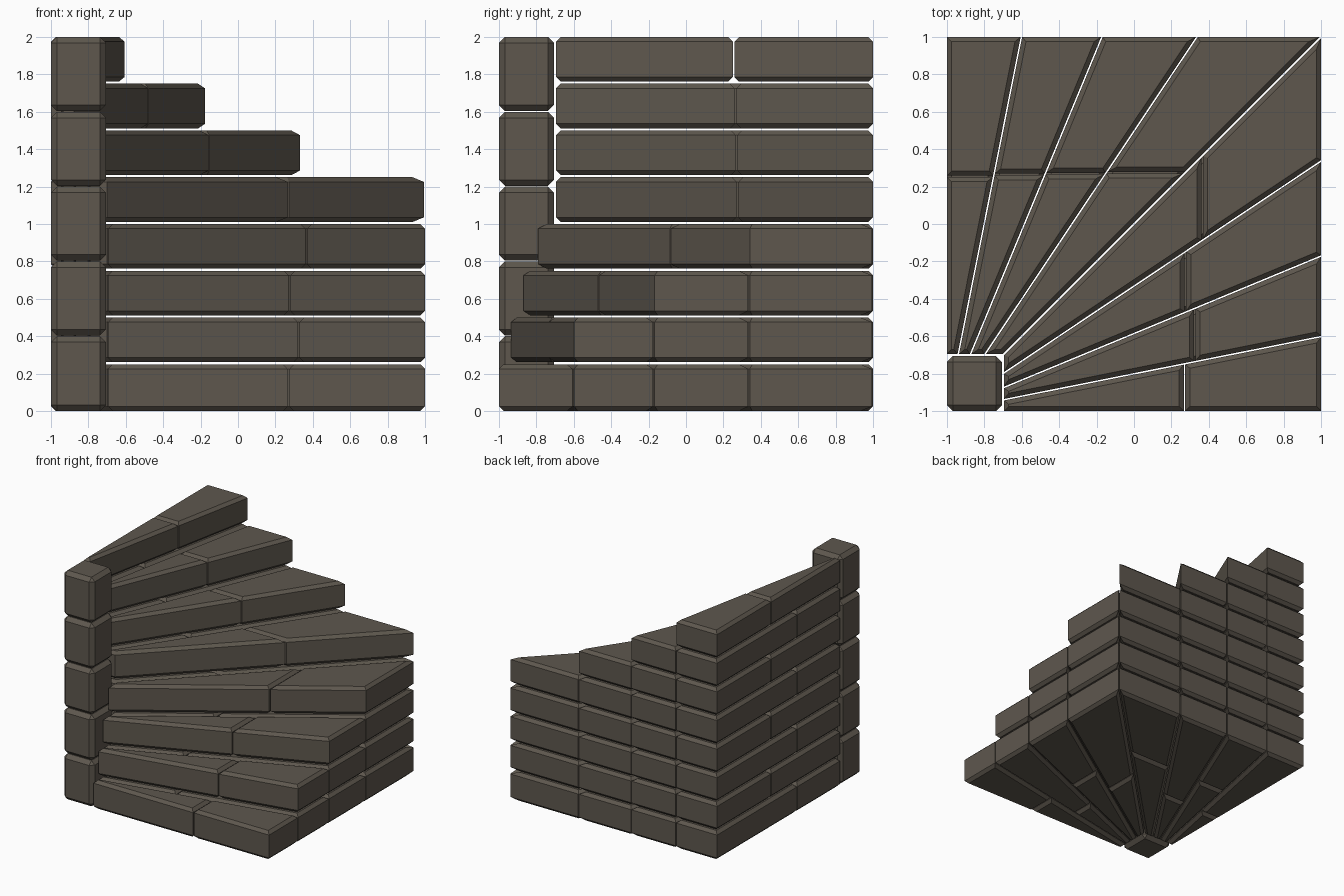
import bpy, bmesh, math
from mathutils import Vector

cube = bpy.data.objects.get("Cube")
if cube:
    bpy.data.objects.remove(cube, do_unlink=True)

stone = bpy.data.materials.new("dark_stone")
stone.use_nodes = True
COLOUR = (0.112, 0.096, 0.076, 1)
stone.diffuse_color = COLOUR
bsdf = stone.node_tree.nodes["Principled BSDF"]
bsdf.inputs["Base Color"].default_value = COLOUR
bsdf.inputs["Roughness"].default_value = 0.9

GAP, CHAMFER, RISE = 0.004, 0.025, 0.25
INNER = -0.695


def inset(poly, dists):
    """Move every side of a counter-clockwise polygon inward by its distance."""
    lines = []
    for i, p in enumerate(poly):
        d = (poly[(i + 1) % len(poly)] - p).normalized()
        lines.append((p + Vector((-d.y, d.x)) * dists[i], d))
    out = []
    for i, (p, d) in enumerate(lines):
        q, e = lines[i - 1]
        t = (p - q).cross(d) / e.cross(d)
        out.append(q + e * t)
    return out


def finish(bm, name):
    bmesh.ops.recalc_face_normals(bm, faces=bm.faces)
    mesh = bpy.data.meshes.new(name)
    bm.to_mesh(mesh)
    bm.free()
    mesh.materials.append(stone)
    obj = bpy.data.objects.new(name, mesh)
    bpy.context.collection.objects.link(obj)
    return obj


def slab(name, poly, z0, z1):
    """Prism with chamfered top and bottom rims and crisp upright edges."""
    small = inset(poly, [CHAMFER] * len(poly))
    bm = bmesh.new()
    rings = [[bm.verts.new((p.x, p.y, z)) for p in shape] for shape, z in (
        (small, z0), (poly, z0 + CHAMFER), (poly, z1 - CHAMFER), (small, z1))]
    bm.faces.new(rings[0][::-1])
    bm.faces.new(rings[-1])
    n = len(poly)
    for low, high in zip(rings, rings[1:]):
        for i in range(n):
            j = (i + 1) % n
            bm.faces.new((low[i], low[j], high[j], high[i]))
    finish(bm, name)


def wedge_block(name, sector, a, b, mirrored, z0, z1):
    """Part of one radial wedge between a and b, fanned out from the post corner."""
    s0, s1 = (math.tan(math.radians(11.25 * s)) for s in (sector, sector + 1))
    poly = [Vector((x, -1 + (x + 1) * s)) for x, s in
            ((a, s0), (b, s0), (b, s1), (a, s1))]
    poly = inset(poly, [GAP if sector else 0, GAP if b < 1 else 0, GAP,
                        GAP if a > INNER else 0])
    if mirrored:
        poly = [Vector((p.y, p.x)) for p in reversed(poly)]
    slab(name, poly, z0, z1)


# Treads: every wedge is a stack of courses, each laid as two blocks
joints = [0.27, 0.325, 0.275, 0.365, 0.275, 0.27, 0.265, 0.255]
for step in range(8):
    mirrored = step > 3
    sector = 7 - step if mirrored else step
    for course in range(step + 1):
        joint = joints[step]
        if (step - course) % 2:
            joint -= 0.36
        z0 = course * RISE + (0.011 if course else 0)
        z1 = (course + 1) * RISE
        label = f"step_{step + 1}_course_{course + 1}"
        wedge_block(label + "_inner", sector, INNER, joint, mirrored, z0, z1)
        wedge_block(label + "_outer", sector, joint, 1, mirrored, z0, z1)

# Corner post: five blocks chamfered on all edges
for i in range(5):
    bm = bmesh.new()
    bmesh.ops.create_cube(bm, size=1)
    low, high = i * 0.4 + (0.004 if i else 0), (i + 1) * 0.4
    for v in bm.verts:
        v.co = (-0.853 + v.co.x * 0.294, -0.853 + v.co.y * 0.294,
                (low + high) / 2 + v.co.z * (high - low))
    bmesh.ops.bevel(bm, geom=bm.edges[:], offset=0.032, segments=1,
                    affect='EDGES', profile=0.5)
    finish(bm, f"post_block_{i + 1}")
